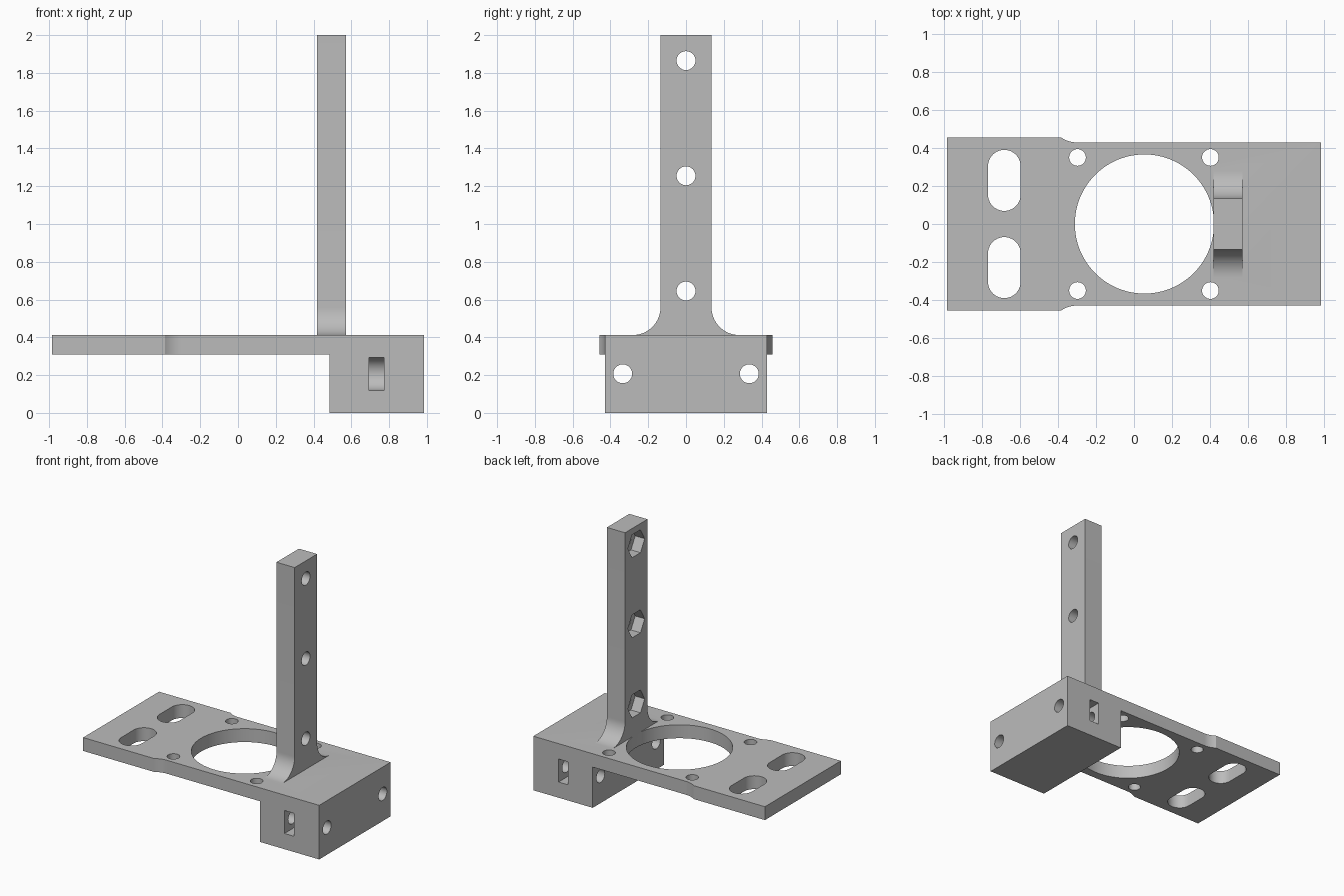
import bpy, bmesh
from math import pi, sin, cos, radians, sqrt
from mathutils import Matrix, Vector

cube = bpy.data.objects.get("Cube")
if cube:
    bpy.data.objects.remove(cube, do_unlink=True)

grey = bpy.data.materials.new("plain grey")
grey.use_nodes = True
tone = (0.5, 0.5, 0.5, 1)
grey.diffuse_color = tone
grey.node_tree.nodes["Principled BSDF"].inputs["Base Color"].default_value = tone

# Axis mappings: profile (u, v) plus extrusion depth w
AXES = {"z": lambda u, v, w: (u, v, w),
        "x": lambda u, v, w: (w, u, v)}


def prism(name, outline, low, high, axis="z"):
    """Extrude a closed outline along an axis."""
    place = AXES[axis]
    bm = bmesh.new()
    base = bm.faces.new([bm.verts.new(place(u, v, low)) for u, v in outline])
    out = bmesh.ops.extrude_face_region(bm, geom=[base])
    shift = Vector(place(0, 0, high - low))
    bmesh.ops.translate(bm, vec=shift,
                        verts=[g for g in out["geom"] if isinstance(g, bmesh.types.BMVert)])
    bmesh.ops.recalc_face_normals(bm, faces=bm.faces)
    mesh = bpy.data.meshes.new(name)
    bm.to_mesh(mesh)
    bm.free()
    mesh.materials.append(grey)
    obj = bpy.data.objects.new(name, mesh)
    bpy.context.collection.objects.link(obj)
    return obj


def arc(cu, cv, r, start, end, steps):
    angles = [radians(start + (end - start) * i / steps) for i in range(steps + 1)]
    return [(cu + r * cos(a), cv + r * sin(a)) for a in angles]


def circle(cu, cv, r, sides=48):
    return arc(cu, cv, r, 0, 360, sides)[:-1]


def rect(u0, u1, v0, v1):
    return [(u0, v0), (u1, v0), (u1, v1), (u0, v1)]


def combine(target, tool, operation):
    mod = target.modifiers.new(operation.title(), "BOOLEAN")
    mod.operation, mod.solver, mod.object = operation, "EXACT", tool
    bpy.context.view_layer.objects.active = target
    bpy.ops.object.modifier_apply(modifier=mod.name)
    bpy.data.objects.remove(tool, do_unlink=True)


# Main sizes
END, WIDE, NARROW = 0.985, 0.457, 0.43
PLATE_LOW, PLATE_TOP = 0.31, 0.412
BLOCK_X = 0.485
POST_X0, POST_X1, POST_Y = 0.419, 0.572, 0.135
FILLET = 0.147

# Plate, with a concave step from the wide end to the narrow end
step = arc(-0.3, NARROW + FILLET, FILLET, 270, 234.6, 8)
upper = [(END, NARROW)] + step + [(-END, WIDE)]
lower = [(x, -y) for x, y in reversed(upper)]
body = prism("bracket_body", upper + lower, PLATE_LOW, PLATE_TOP)

# Large opening, four screw holes and two slots in the plate
combine(body, prism("opening_cutter", circle(0.055, 0, 0.367, 96), 0.2, 0.5), "DIFFERENCE")
for side in (-1, 1):
    for x in (-0.298, 0.403):
        combine(body, prism("screw_cutter", circle(x, side * 0.351, 0.044, 32), 0.2, 0.5),
                "DIFFERENCE")
    slot = (arc(-0.684, side * 0.23 + 0.075, 0.086, 0, 180, 20)
            + arc(-0.684, side * 0.23 - 0.075, 0.086, 180, 360, 20))
    combine(body, prism("slot_cutter", slot, 0.2, 0.5), "DIFFERENCE")

# Block under the plate end
combine(body, prism("end_block", rect(BLOCK_X, END, -NARROW, NARROW), 0, PLATE_LOW), "UNION")

# Upright post with flared foot
flare = arc(POST_Y + FILLET, PLATE_TOP + FILLET, FILLET, 270, 180, 16)
half = [(POST_Y + FILLET, PLATE_TOP - 0.03)] + flare + [(POST_Y, 2)]
outline = half + [(-y, z) for y, z in reversed(half)]
combine(body, prism("upright_post", outline, POST_X0, POST_X1, "x"), "UNION")

# Bolt holes through the post, each with a hexagonal nut pocket
for z in (0.645, 1.255, 1.865):
    combine(body, prism("bolt_cutter", circle(0, z, 0.05, 32), 0.3, 0.7, "x"), "DIFFERENCE")
    combine(body, prism("nut_cutter", circle(0, z, 0.101, 6), 0.3, POST_X0 + 0.08, "x"),
            "DIFFERENCE")

# Bolt holes along the block, each crossed by a round-ended nut slot
for side in (-1, 1):
    y, z, r = side * 0.335, 0.207, 0.0875
    combine(body, prism("bolt_cutter", circle(y, z, 0.05, 32), 0.3, 1.1, "x"), "DIFFERENCE")
    trap = [(y + side * r * cos(a), z + r * sin(a))
            for a in [pi / 2 + pi * i / 20 for i in range(21)]]
    trap += [(side * 0.6, z - r), (side * 0.6, z + r)]
    combine(body, prism("nut_slot_cutter", trap, 0.693, 0.773, "x"), "DIFFERENCE")

# Merge coplanar faces, then smooth the curved walls only
bm = bmesh.new()
bm.from_mesh(body.data)
bmesh.ops.remove_doubles(bm, verts=bm.verts, dist=0.0002)
bmesh.ops.dissolve_limit(bm, angle_limit=radians(0.5), verts=bm.verts, edges=bm.edges)
bm.to_mesh(body.data)
bm.free()
bpy.ops.object.select_all(action="DESELECT")
body.select_set(True)
bpy.context.view_layer.objects.active = body
bpy.ops.object.shade_smooth_by_angle(angle=radians(25))
